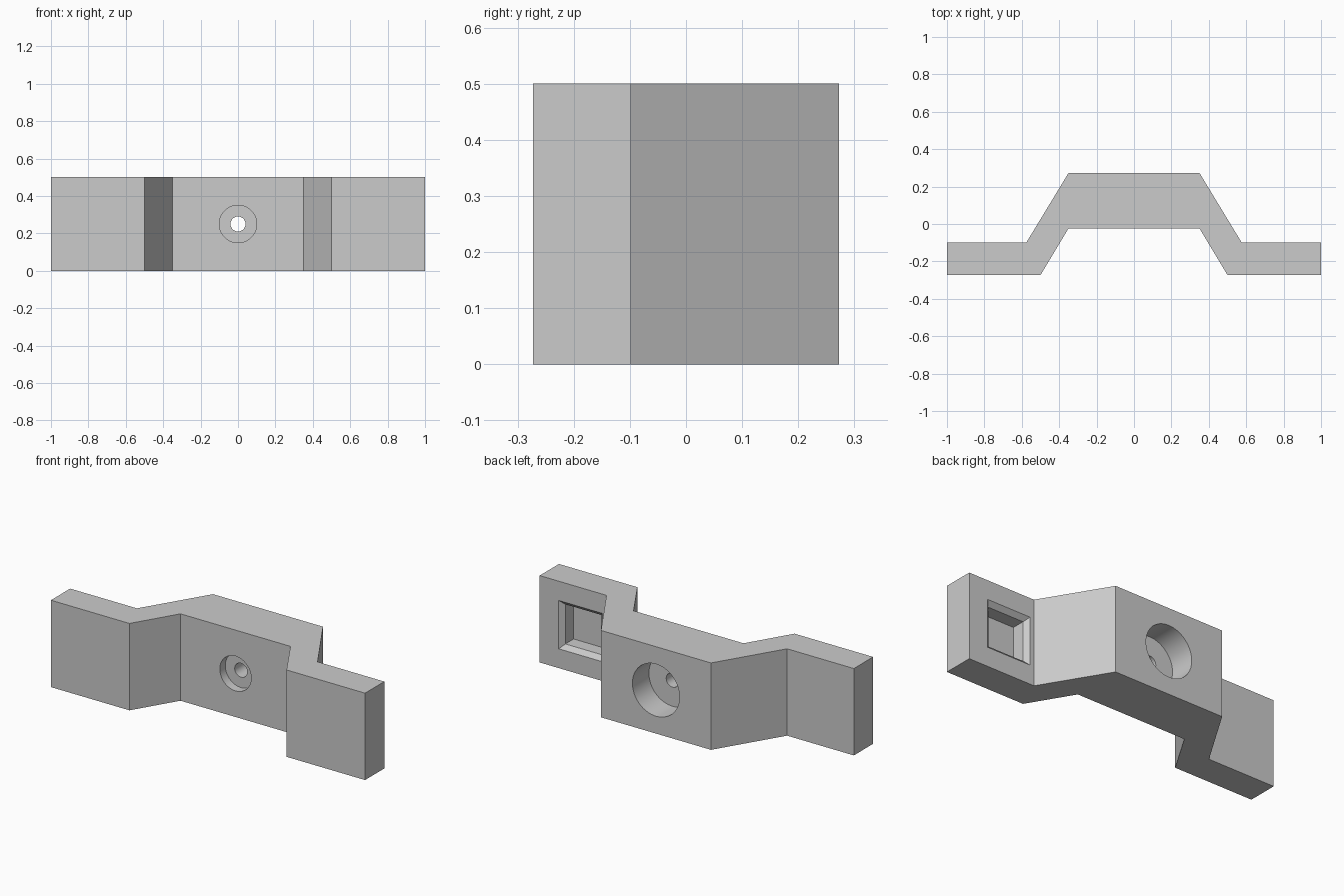
import bpy
import bmesh
from mathutils import Matrix, Vector

if "Cube" in bpy.data.objects:
    bpy.data.objects.remove(bpy.data.objects["Cube"], do_unlink=True)

HEIGHT = 0.5
FRONT, BACK = -0.273, 0.273        # outermost planes in depth
EAR_BACK, BODY_FRONT = -0.098, -0.023
MID_Z = HEIGHT / 2

grey = bpy.data.materials.new("plain_grey")
grey.use_nodes = True
colour = (0.6, 0.6, 0.6, 1)
grey.diffuse_color = colour
grey.node_tree.nodes["Principled BSDF"].inputs["Base Color"].default_value = colour


def make_object(name, bm):
    bmesh.ops.recalc_face_normals(bm, faces=bm.faces)
    mesh = bpy.data.meshes.new(name)
    bm.to_mesh(mesh)
    bm.free()
    mesh.materials.append(grey)
    obj = bpy.data.objects.new(name, mesh)
    bpy.context.collection.objects.link(obj)
    return obj


def bore(name, radius, y0, y1):
    """Round cutter running along y."""
    bm = bmesh.new()
    place = Matrix.Translation((0, (y0 + y1) / 2, MID_Z)) @ Matrix.Rotation(1.5707963, 4, "X")
    bmesh.ops.create_cone(bm, cap_ends=True, segments=64, radius1=radius,
                          radius2=radius, depth=y1 - y0, matrix=place)
    return make_object(name, bm)


def pocket(name, centre_x, sections):
    """Square cutter lofted through (y, half size) sections."""
    bm = bmesh.new()
    rings = []
    for y, half in sections:
        rings.append([bm.verts.new((centre_x + sx * half, y, MID_Z + sz * half))
                      for sx, sz in ((-1, -1), (1, -1), (1, 1), (-1, 1))])
    for a, b in zip(rings, rings[1:]):
        for i in range(4):
            j = (i + 1) % 4
            bm.faces.new((a[i], a[j], b[j], b[i]))
    bm.faces.new(rings[0])
    bm.faces.new(rings[-1])
    return make_object(name, bm)


# Bracket: mirrored half outline, extruded upward
half = [(0.35, BODY_FRONT), (0.5, FRONT), (1, FRONT),
        (1, EAR_BACK), (0.575, EAR_BACK), (0.35, BACK)]
outline = half + [(-x, y) for x, y in reversed(half)]
bm = bmesh.new()
base = bm.faces.new([bm.verts.new((x, y, 0)) for x, y in outline])
top = bmesh.ops.extrude_face_region(bm, geom=[base])["geom"]
bmesh.ops.translate(bm, vec=Vector((0, 0, HEIGHT)),
                    verts=[v for v in top if isinstance(v, bmesh.types.BMVert)])
bracket = make_object("offset_bracket", bm)

# Screw hole, recesses at both ends of it, and chamfered pocket in the left ear
cutters = [
    bore("screw_hole", 0.04, BODY_FRONT - 0.1, BACK + 0.1),
    bore("front_recess", 0.1, BODY_FRONT - 0.1, BODY_FRONT + 0.05),
    bore("back_recess", 0.15, BACK - 0.15, BACK + 0.1),
    pocket("ear_pocket", 0.74, [(EAR_BACK + 0.01, 0.149), (EAR_BACK - 0.025, 0.114),
                                (EAR_BACK - 0.1, 0.114)]),
]
bpy.context.view_layer.objects.active = bracket
for cutter in cutters:
    mod = bracket.modifiers.new(cutter.name, "BOOLEAN")
    mod.operation = "DIFFERENCE"
    mod.solver = "EXACT"
    mod.object = cutter
    bpy.ops.object.modifier_apply(modifier=mod.name)
    bpy.data.objects.remove(cutter, do_unlink=True)

# Round bores shade smooth, edges stay sharp
bpy.ops.object.select_all(action="DESELECT")
bracket.select_set(True)
bpy.ops.object.shade_smooth_by_angle(angle=0.5)
